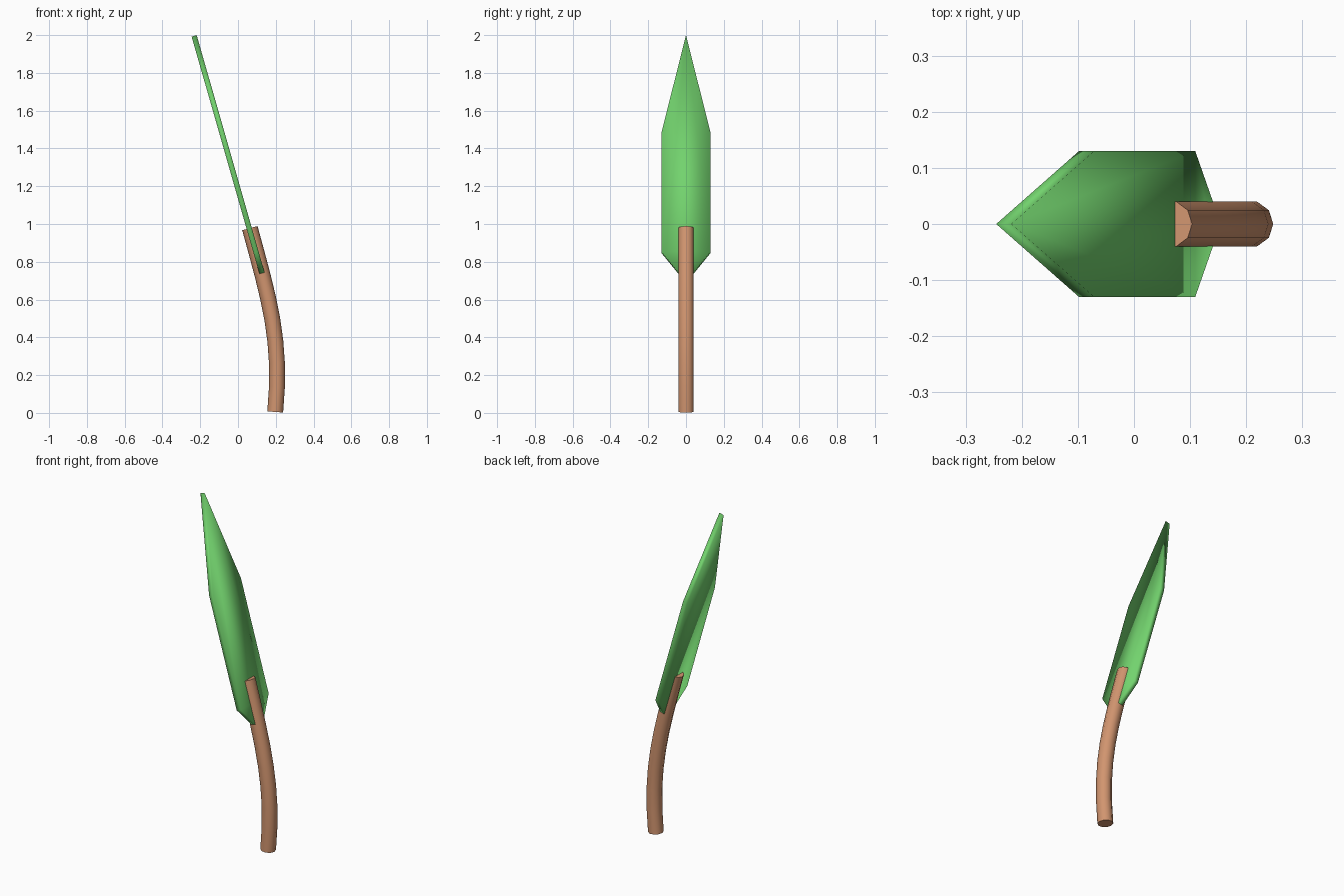
import bpy, bmesh, math
from mathutils import Vector, geometry

if "Cube" in bpy.data.objects:
    bpy.data.objects.remove(bpy.data.objects["Cube"])


def material(name, col):
    m = bpy.data.materials.new(name)
    m.diffuse_color = (*col, 1)
    m.use_nodes = True
    m.node_tree.nodes["Principled BSDF"].inputs["Base Color"].default_value = m.diffuse_color
    return m


def add(name, bm, mat):
    bmesh.ops.recalc_face_normals(bm, faces=bm.faces)
    me = bpy.data.meshes.new(name)
    bm.to_mesh(me)
    bm.free()
    me.materials.append(mat)
    ob = bpy.data.objects.new(name, me)
    bpy.context.collection.objects.link(ob)
    return ob


green = material("leaf green", (0.17, 0.65, 0.155))
brown = material("wood brown", (0.64, 0.30, 0.16))

# curved stem: ten-sided tube swept along a bezier path
path = geometry.interpolate_bezier(
    Vector((0.197, 0, 0.005)), Vector((0.235, 0, 0.38)),
    Vector((0.163, 0, 0.61)), Vector((0.063, 0, 0.978)), 9)
SIDES, R = 10, 0.042
bm = bmesh.new()
rings = []
for i, p in enumerate(path):
    t = (path[min(i + 1, len(path) - 1)] - path[max(i - 1, 0)]).normalized()
    u = Vector((t.z, 0, -t.x))
    rings.append([bm.verts.new(p + u * R * math.cos(a) + Vector((0, R * math.sin(a), 0)))
                  for a in (2 * math.pi * k / SIDES for k in range(SIDES))])
for a, b in zip(rings, rings[1:]):
    for k in range(SIDES):
        n = (k + 1) % SIDES
        bm.faces.new((a[k], a[n], b[n], b[k]))
bm.faces.new(rings[0])
bm.faces.new(rings[-1])
stem = add("stem", bm, brown)
for f in stem.data.polygons:
    f.use_smooth = len(f.vertices) == 4

# leaf blade: thin tilted plate, outline as (half width, height)
outline = [(0.036, 0.735), (0.13, 0.85), (0.13, 1.48), (0, 1.996)]
lean = Vector((-0.286, 0, 1)).normalized()
normal = Vector((lean.z, 0, -lean.x))
bm = bmesh.new()


def side(offset):
    def v(y, z):
        x = 0.13 - 0.286 * (z - 0.73)
        return bm.verts.new(Vector((x, y, z)) + normal * offset)
    right = [v(y, z) for y, z in outline]
    left = [v(-y, z) for y, z in outline[:-1]]
    return right + left[::-1]


front, back = side(0.014), side(-0.014)
bm.faces.new(front)
bm.faces.new(back)
for k in range(len(front)):
    n = (k + 1) % len(front)
    bm.faces.new((front[k], front[n], back[n], back[k]))
blade = add("leaf_blade", bm, green)
for f in blade.data.polygons:
    f.use_smooth = True
